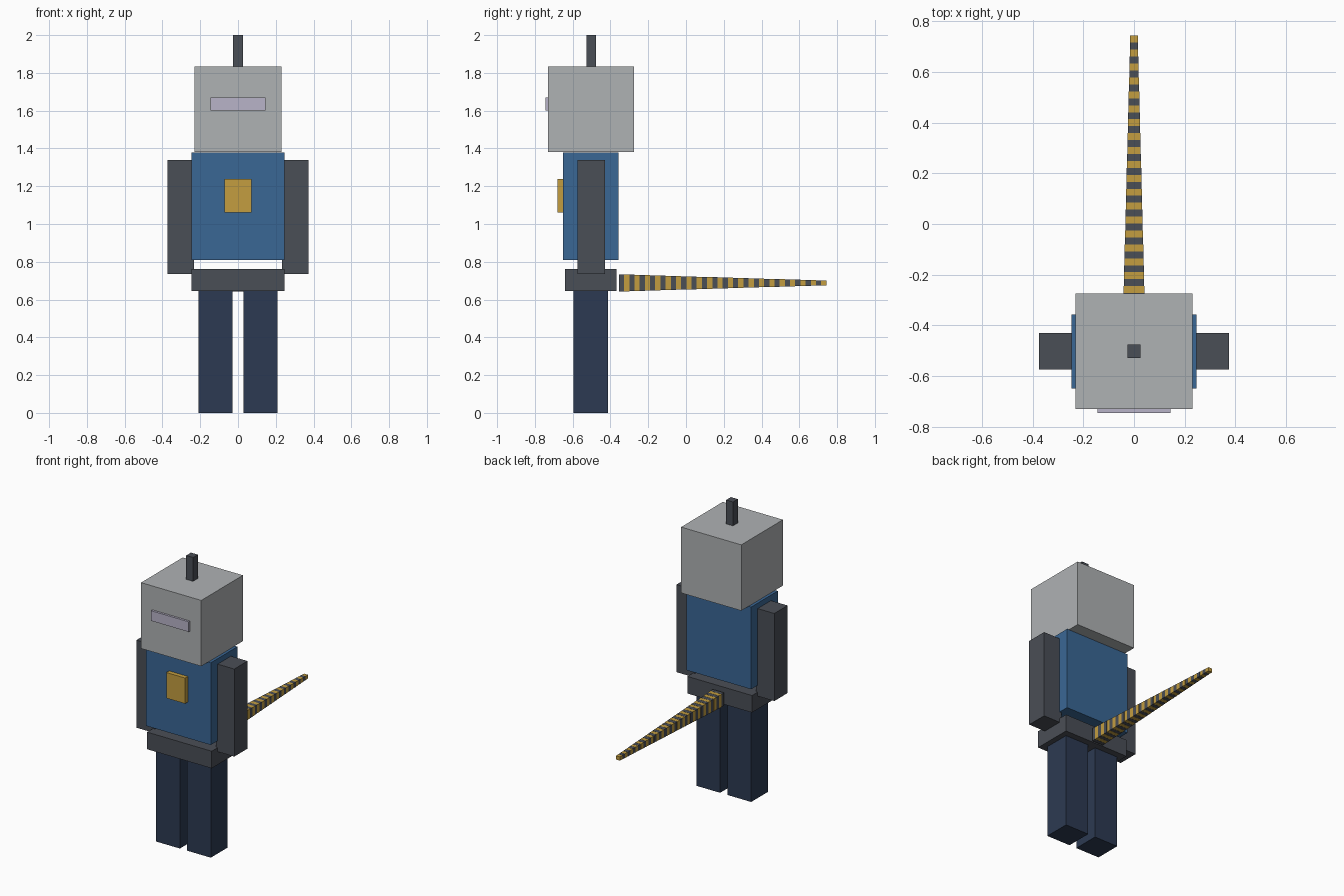
import bpy
import bmesh
from mathutils import Matrix, Vector

default = bpy.data.objects.get("Cube")
if default:
    bpy.data.objects.remove(default, do_unlink=True)


def material(name, rgb):
    """Flat material from an sRGB 0-255 colour."""
    linear = [((c / 255 + 0.055) / 1.055) ** 2.4 for c in rgb] + [1]
    mat = bpy.data.materials.new(name)
    mat.use_nodes = True
    mat.diffuse_color = linear
    mat.node_tree.nodes["Principled BSDF"].inputs["Base Color"].default_value = linear
    return mat


light_grey = material("light grey", (175, 178, 180))
charcoal = material("charcoal", (74, 78, 86))
blue = material("blue", (58, 103, 149))
navy = material("navy", (44, 58, 82))
gold = material("gold", (196, 158, 64))
lilac = material("pale lilac", (184, 180, 200))


def add_box(bm, x, y, z):
    """Add a box spanning the given (min, max) ranges."""
    size = Vector((x[1] - x[0], y[1] - y[0], z[1] - z[0]))
    centre = Vector((sum(x), sum(y), sum(z))) / 2
    matrix = Matrix.Translation(centre) @ Matrix.Diagonal(size).to_4x4()
    verts = bmesh.ops.create_cube(bm, size=1, matrix=matrix)["verts"]
    return {face for v in verts for face in v.link_faces}


def finish(bm, name, *mats):
    mesh = bpy.data.meshes.new(name)
    bm.to_mesh(mesh)
    bm.free()
    for mat in mats:
        mesh.materials.append(mat)
    obj = bpy.data.objects.new(name, mesh)
    bpy.context.collection.objects.link(obj)
    return obj


def box(name, mat, x, y, z):
    bm = bmesh.new()
    add_box(bm, x, y, z)
    return finish(bm, name, mat)


# Head, visor and antenna
box("head", light_grey, (-0.23, 0.23), (-0.73, -0.275), (1.38, 1.835))
box("visor", lilac, (-0.145, 0.145), (-0.745, -0.73), (1.60, 1.67))
box("antenna", charcoal, (-0.026, 0.026), (-0.528, -0.476), (1.835, 2.0))

# Torso, chest badge and hips
box("torso", blue, (-0.247, 0.247), (-0.65, -0.358), (0.81, 1.378))
box("chest_badge", gold, (-0.072, 0.072), (-0.68, -0.65), (1.06, 1.237))
box("hips", charcoal, (-0.247, 0.247), (-0.64, -0.368), (0.645, 0.763))

# Arms and legs on both sides
for side, s in (("left", 1), ("right", -1)):
    box(side + "_arm", charcoal, sorted((s * 0.233, s * 0.374)),
        (-0.575, -0.43), (0.735, 1.34))
    box(side + "_leg", navy, sorted((s * 0.028, s * 0.209)),
        (-0.595, -0.413), (0, 0.645))

# Striped tail of stepped blocks that shrink towards the tip
SEGMENTS = 40
START, END = -0.355, 0.743
step = (END - START) / SEGMENTS
bm = bmesh.new()
for i in range(SEGMENTS):
    t = i / (SEGMENTS - 1)
    half_x = 0.043 + (0.015 - 0.043) * t
    half_z = 0.045 + (0.013 - 0.045) * t
    y = START + i * step
    faces = add_box(bm, (-half_x, half_x), (y, y + step),
                    (0.688 - half_z, 0.688 + half_z))
    for face in faces:
        face.material_index = i % 2
finish(bm, "tail", charcoal, gold)
